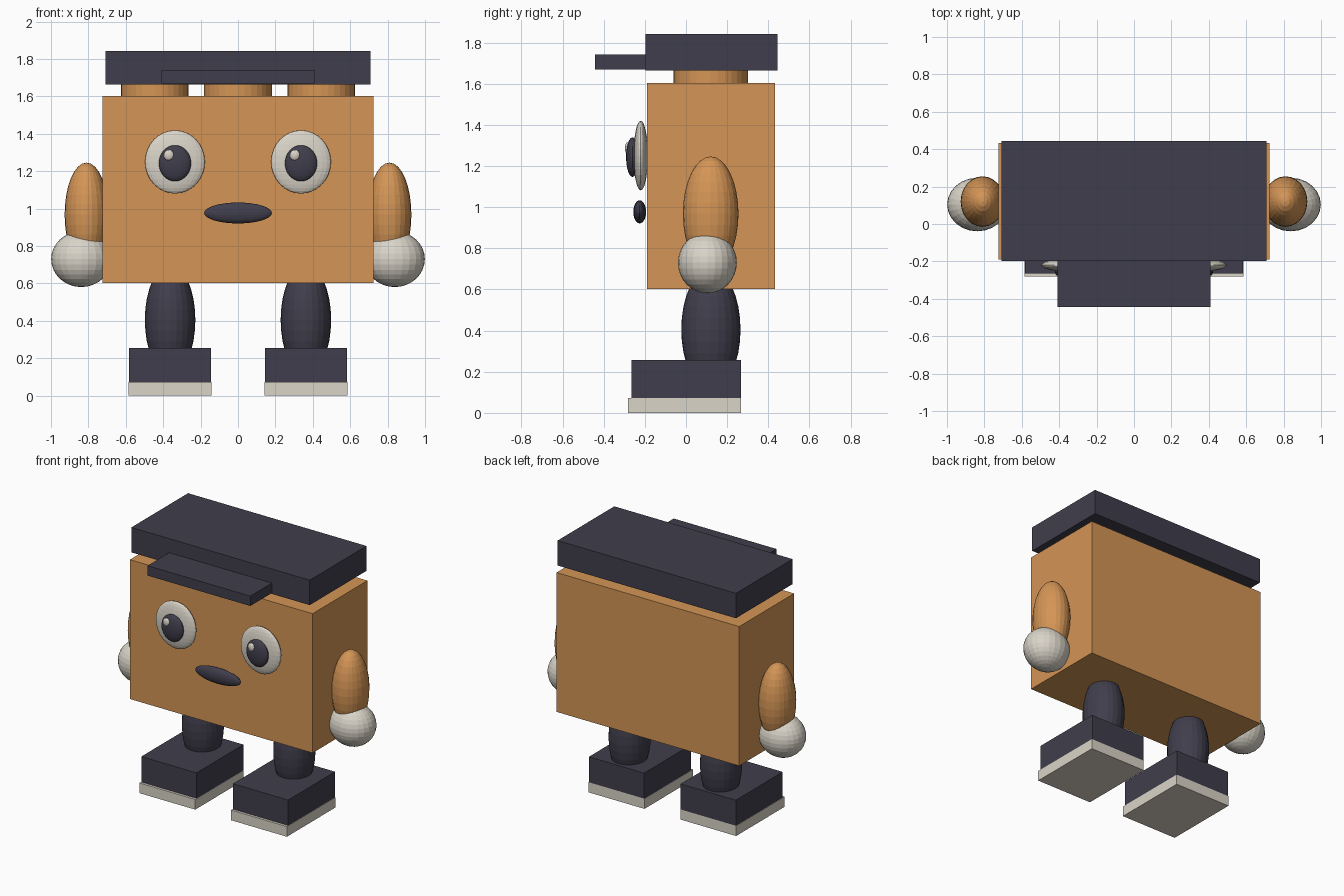
import bpy

cube = bpy.data.objects.get("Cube")
if cube:
    bpy.data.objects.remove(cube, do_unlink=True)


def make_material(name, rgb):
    mat = bpy.data.materials.new(name)
    mat.use_nodes = True
    color = (*rgb, 1.0)
    mat.diffuse_color = color
    bsdf = next(n for n in mat.node_tree.nodes if n.type == "BSDF_PRINCIPLED")
    bsdf.inputs["Base Color"].default_value = color
    return mat


ORANGE = make_material("warm_orange", (0.66, 0.30, 0.092))
DARK = make_material("dark_slate", (0.051, 0.048, 0.072))
CREAM = make_material("cream", (0.70, 0.66, 0.58))


def finish(name, mat, scale):
    obj = bpy.context.object
    obj.name = name
    obj.scale = scale
    bpy.ops.object.transform_apply(location=False, rotation=False, scale=True)
    obj.data.materials.append(mat)
    return obj


def box(name, mat, x, y, z):
    """Box from (min, max) ranges on each axis."""
    ranges = (x, y, z)
    center = [(a + b) / 2 for a, b in ranges]
    bpy.ops.mesh.primitive_cube_add(size=1, location=center)
    return finish(name, mat, [b - a for a, b in ranges])


def ball(name, mat, center, radii):
    """Faceted ellipsoid."""
    bpy.ops.mesh.primitive_uv_sphere_add(segments=24, ring_count=16, radius=1, location=center)
    return finish(name, mat, radii)


# Body block
box("body", ORANGE, (-0.725, 0.725), (-0.19, 0.432), (0.603, 1.603))

# Round studs between body and cap
for label, x in (("right", -0.445), ("middle", 0), ("left", 0.445)):
    bpy.ops.mesh.primitive_cylinder_add(vertices=32, radius=0.181, depth=0.12,
                                        location=(x, 0.12, 1.63))
    finish(label + "_stud", ORANGE, (1, 1, 1))

# Cap and brim
box("cap", DARK, (-0.708, 0.708), (-0.198, 0.445), (1.663, 1.842))
box("cap_brim", DARK, (-0.408, 0.408), (-0.443, -0.15), (1.67, 1.741))

# Mouth
ball("mouth", DARK, (0, -0.225, 0.977), (0.181, 0.031, 0.056))

# Paired parts
for label, s in (("right", -1), ("left", 1)):
    # Eye, pupil and glint (glint sits on the same side of both pupils)
    ball(label + "_eye", CREAM, (s * 0.337, -0.22, 1.25), (0.16, 0.035, 0.169))
    ball(label + "_pupil", DARK, (s * 0.337, -0.26, 1.243), (0.086, 0.031, 0.096))
    ball(label + "_eye_glint", CREAM, (s * 0.337 - 0.033, -0.283, 1.286), (0.027, 0.014, 0.029))

    # Arm and hand
    ball(label + "_arm", ORANGE, (s * 0.81, 0.12, 0.968), (0.117, 0.135, 0.278))
    ball(label + "_hand", CREAM, (s * 0.838, 0.104, 0.73), (0.161, 0.143, 0.149))

    # Leg, shoe and sole
    ball(label + "_leg", DARK, (s * 0.363, 0.121, 0.405), (0.135, 0.144, 0.295))
    cx = s * 0.364
    box(label + "_shoe", DARK, (cx - 0.219, cx + 0.219), (-0.264, 0.268), (0.073, 0.256))
    box(label + "_sole", CREAM, (cx - 0.222, cx + 0.222), (-0.282, 0.268), (0, 0.073))
